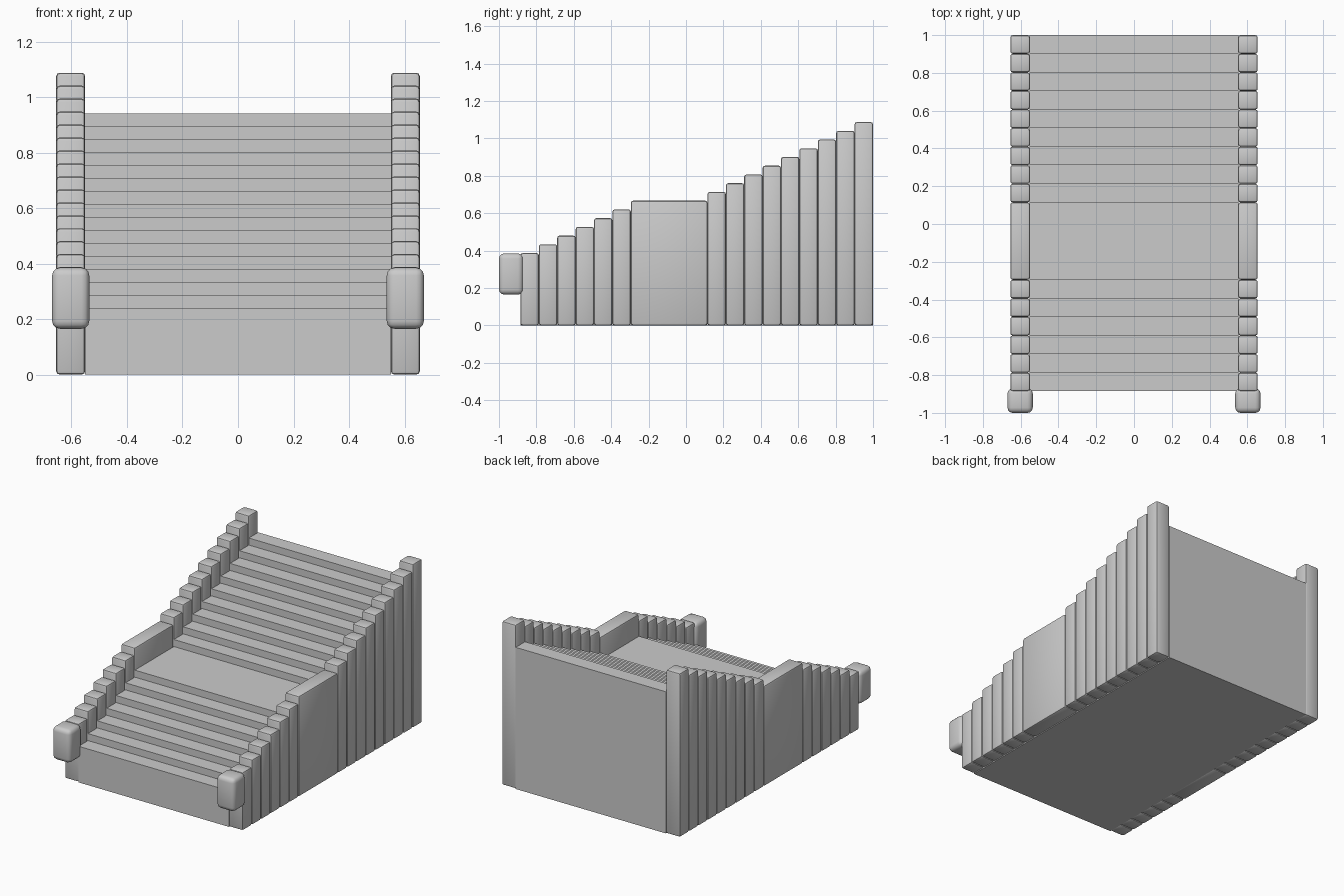
import bpy, bmesh

if "Cube" in bpy.data.objects:
    bpy.data.objects.remove(bpy.data.objects["Cube"])

RUN, RISE = 0.0983, 0.0467      # depth and height of one step
Y0, Z0 = -0.885, 0.24           # front of flight, height of first tread
HALF_W = 0.552
LANDING = 6                     # index of the long level
LEVELS = 16
WALL_X, WALL_W, WALL_UP = 0.603, 0.104, 0.147


def rounded_box(name, lo, hi, bevel, segments=2):
    bm = bmesh.new()
    bmesh.ops.create_cube(bm, size=1)
    for v in bm.verts:
        for i in range(3):
            v.co[i] = hi[i] if v.co[i] > 0 else lo[i]
    bmesh.ops.bevel(bm, geom=bm.edges[:], offset=bevel, segments=segments,
                    profile=0.5, affect='EDGES')
    return finish(bm, name)


def finish(bm, name):
    bmesh.ops.recalc_face_normals(bm, faces=bm.faces[:])
    me = bpy.data.meshes.new(name)
    bm.to_mesh(me)
    bm.free()
    ob = bpy.data.objects.new(name, me)
    bpy.context.collection.objects.link(ob)
    bpy.context.view_layer.objects.active = ob
    bpy.ops.object.select_all(action='DESELECT')
    ob.select_set(True)
    bpy.ops.object.shade_smooth_by_angle()
    return ob


# Front and back y plus tread height of every level
levels = []
y = Y0
for i in range(LEVELS):
    y2 = y + (0.41 if i == LANDING else RUN)
    levels.append((y, min(y2, 1.0), Z0 + i * RISE))
    y = y2

# Solid flight of stairs: stepped side profile extruded across x
profile = [(Y0, 0.0)]
for a, b, z in levels:
    profile += [(a, z), (b, z)]
profile.append((levels[-1][1], 0.0))
bm = bmesh.new()
face = bm.faces.new([bm.verts.new((-HALF_W, py, pz)) for py, pz in profile])
out = bmesh.ops.extrude_face_region(bm, geom=[face])
for v in out["geom"]:
    if isinstance(v, bmesh.types.BMVert):
        v.co.x = HALF_W
finish(bm, "stair_flight")

# Side walls and front end posts, both sides
for side, s in (("left", -1), ("right", 1)):
    cx = s * WALL_X
    for i, (a, b, z) in enumerate(levels):
        rounded_box(f"{side}_wall_block_{i + 1}",
                    (cx - WALL_W / 2, a, 0.0),
                    (cx + WALL_W / 2, b, z + WALL_UP), 0.012)
    rounded_box(f"{side}_end_post", (cx - 0.067, -1.0, 0.165),
                (cx + 0.067, -0.87, 0.385), 0.028, 3)
